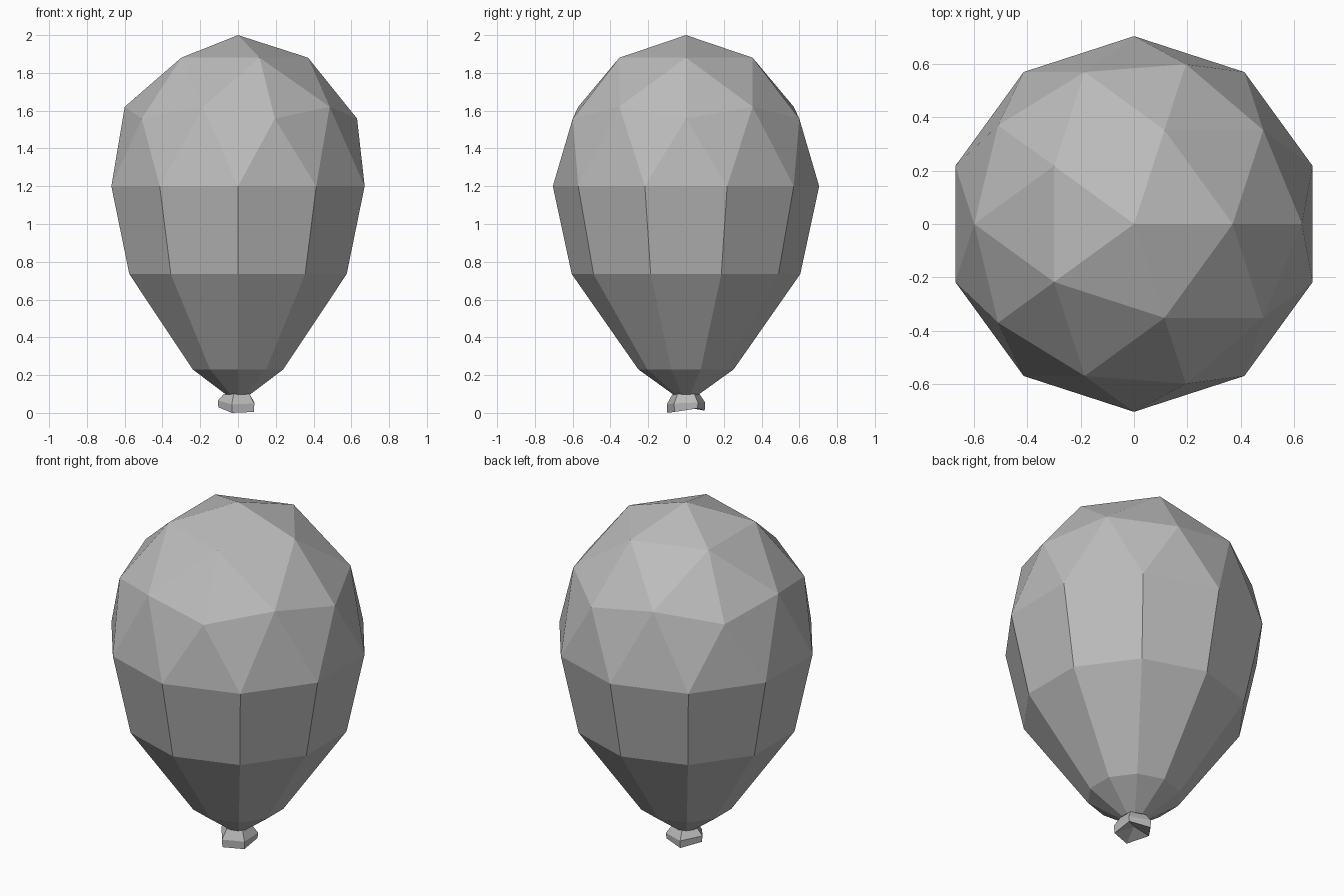
import bpy, bmesh
from math import sin, cos, radians

default = bpy.data.objects.get("Cube")
if default:
    bpy.data.objects.remove(default, do_unlink=True)

# Single rubber colour
rubber = bpy.data.materials.new("grey rubber")
rubber.use_nodes = True
colour = (0.5, 0.5, 0.5, 1)
rubber.diffuse_color = colour
rubber.node_tree.nodes["Principled BSDF"].inputs["Base Color"].default_value = colour

WIDEST, RADIUS, DOME = 1.2, 0.705, 0.8


def finish(name, bm):
    bmesh.ops.remove_doubles(bm, verts=bm.verts, dist=0.001)
    bmesh.ops.recalc_face_normals(bm, faces=bm.faces)
    mesh = bpy.data.meshes.new(name)
    bm.to_mesh(mesh)
    bm.free()
    mesh.materials.append(rubber)
    obj = bpy.data.objects.new(name, mesh)
    bpy.context.collection.objects.link(obj)
    return obj


def ring(bm, sides, start, radius, heights):
    """Ring of vertices; heights is one number or one per vertex."""
    if not isinstance(heights, (list, tuple)):
        heights = [heights] * sides
    angles = [radians(start + 360 * i / sides) for i in range(sides)]
    return [bm.verts.new((radius * cos(a), radius * sin(a), z))
            for a, z in zip(angles, heights)]


def bridge(bm, upper, lower):
    n = len(upper)
    for i in range(n):
        j = (i + 1) % n
        bm.faces.new((upper[i], lower[i], lower[j], upper[j]))


# Balloon: faceted dome above, ten-sided taper below
bm = bmesh.new()
bmesh.ops.create_icosphere(bm, subdivisions=2, radius=1)
bmesh.ops.delete(bm, geom=[v for v in bm.verts if v.co.z < -0.01], context='VERTS')
for v in bm.verts:
    v.co = (v.co.x * RADIUS, v.co.y * RADIUS, WIDEST + v.co.z * DOME)
profile = [(RADIUS, WIDEST), (0.605, 0.735), (0.252, 0.23), (0.068, 0.098)]
rings = [ring(bm, 10, 18, r, z) for r, z in profile]
for upper, lower in zip(rings, rings[1:]):
    bridge(bm, upper, lower)
bm.faces.new(rings[-1])
finish("balloon", bm)

# Knot: crooked five-sided flare with a hollow underside
bm = bmesh.new()
top = ring(bm, 5, 36, 0.075, 0.1)
middle = ring(bm, 5, 36, 0.107, [0.055, 0.055, 0.065, 0.045, 0.05])
rim = ring(bm, 5, 36, 0.104, [0.024, 0.012, 0.03, 0.0, 0.005])
bridge(bm, top, middle)
bridge(bm, middle, rim)
bm.faces.new(top)
hollow = bm.verts.new((0, 0, 0.05))
for i in range(5):
    bm.faces.new((rim[i], hollow, rim[(i + 1) % 5]))
finish("knot", bm)
